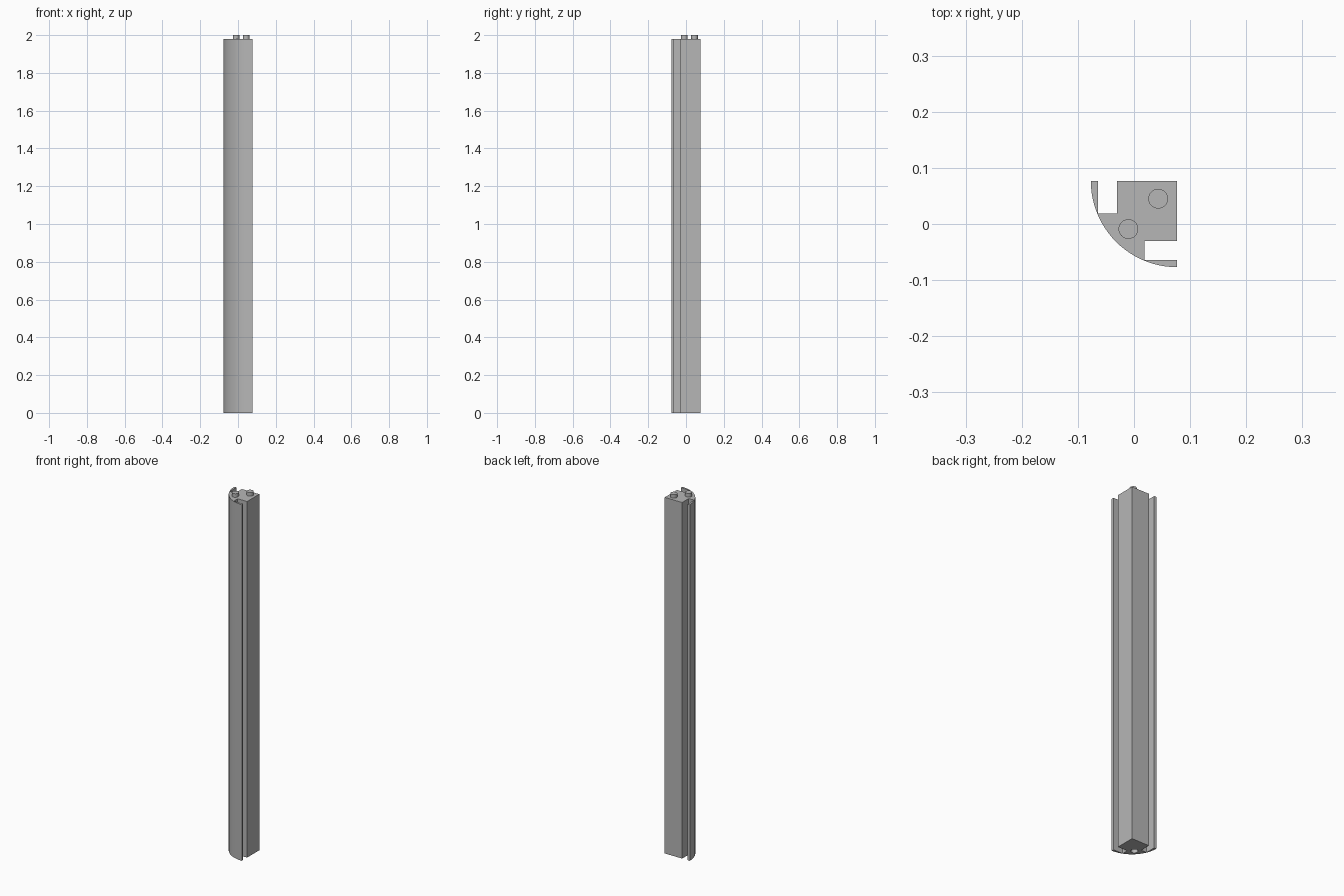
import bpy, bmesh
from math import cos, sin, pi, radians

cube = bpy.data.objects.get("Cube")
if cube:
    bpy.data.objects.remove(cube, do_unlink=True)

HALF = 0.077          # half of the square footprint
RADIUS = 2 * HALF     # quarter-round outer face
BODY_TOP = 1.98
STUD_RADIUS = 0.0175
STUDS = {"front_stud": (-0.01, -0.009), "back_stud": (0.043, 0.045)}

grey = bpy.data.materials.new("light grey")
grey.use_nodes = True
colour = (0.47, 0.47, 0.47, 1)
grey.diffuse_color = colour
grey.node_tree.nodes["Principled BSDF"].inputs["Base Color"].default_value = colour


def activate(obj):
    bpy.ops.object.select_all(action='DESELECT')
    obj.select_set(True)
    bpy.context.view_layer.objects.active = obj


def smooth(obj):
    activate(obj)
    bpy.ops.object.shade_smooth_by_angle(angle=radians(30))


def prism(name, outline, z0, z1):
    """Extrude a flat outline straight up."""
    bm = bmesh.new()
    face = bm.faces.new([bm.verts.new((x, y, z0)) for x, y in outline])
    top = bmesh.ops.extrude_face_region(bm, geom=[face])["geom"]
    moved = [g for g in top if isinstance(g, bmesh.types.BMVert)]
    bmesh.ops.translate(bm, verts=moved, vec=(0, 0, z1 - z0))
    bmesh.ops.recalc_face_normals(bm, faces=bm.faces)
    mesh = bpy.data.meshes.new(name)
    bm.to_mesh(mesh)
    bm.free()
    mesh.materials.append(grey)
    obj = bpy.data.objects.new(name, mesh)
    bpy.context.collection.objects.link(obj)
    return obj


def circle(cx, cy, r, n=32):
    return [(cx + r * cos(2 * pi * i / n), cy + r * sin(2 * pi * i / n)) for i in range(n)]


# Column: quarter-round face, with a slot on each side of a square core
steps = 24
arc = [(HALF + RADIUS * cos(pi + pi / 2 * i / steps),
        HALF + RADIUS * sin(pi + pi / 2 * i / steps)) for i in range(steps + 1)]
slot = [(-0.064, HALF), (-0.064, 0.019), (-0.03, 0.019), (-0.03, HALF)]
mirrored_slot = [(y, x) for x, y in slot]
outline = arc + mirrored_slot + [(HALF, HALF)] + slot[::-1]
column = prism("column", outline, 0, BODY_TOP)

# Shallow socket under the front stud
cutter = prism("socket_cutter", circle(*STUDS["front_stud"], STUD_RADIUS), -0.02, 0.02)
cutter.hide_render = True
cut = column.modifiers.new("socket", 'BOOLEAN')
cut.operation = 'DIFFERENCE'
cut.solver = 'EXACT'
cut.object = cutter
activate(column)
bpy.ops.object.modifier_apply(modifier=cut.name)
bpy.data.objects.remove(cutter, do_unlink=True)
smooth(column)

# Round studs on top
for name, centre in STUDS.items():
    smooth(prism(name, circle(*centre, STUD_RADIUS), BODY_TOP, 2.0))
